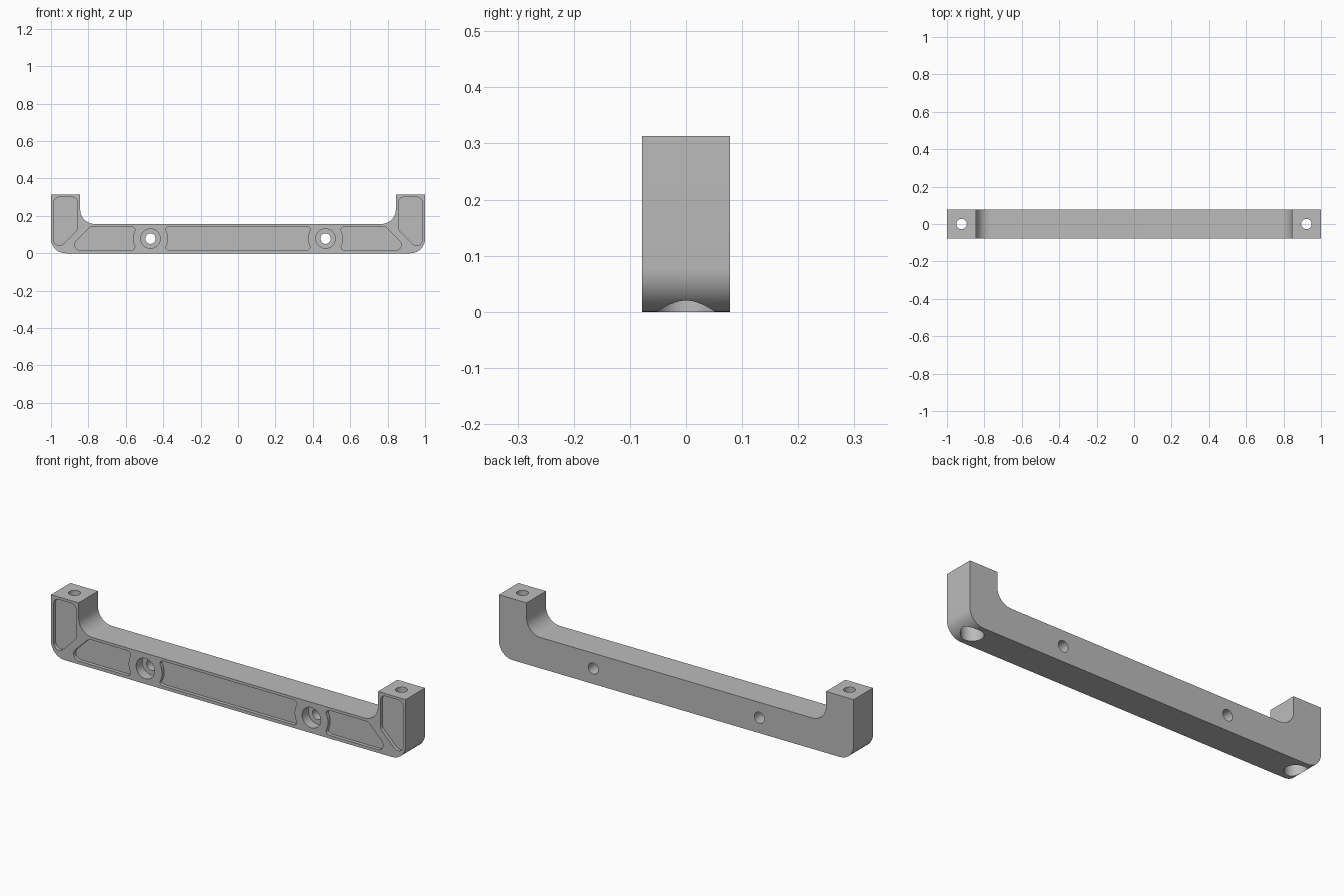
import bpy, bmesh
from math import pi, tan
from mathutils import Vector, Matrix

if "Cube" in bpy.data.objects:
    bpy.data.objects.remove(bpy.data.objects["Cube"], do_unlink=True)

HALF_DEPTH, HEIGHT, BAR_TOP, LEG_IN = 0.078, 0.313, 0.157, 0.844
SCREW_X, BOLT_X = 0.468, 0.922
HOLE_R, HEAD_R, BOSS_R = 0.028, 0.052, 0.094
POCKET_DEPTH, HEAD_DEPTH = 0.018, 0.05

grey = bpy.data.materials.new("grey metal")
grey.use_nodes = True
grey.diffuse_color = (0.5, 0.5, 0.5, 1)
grey.node_tree.nodes["Principled BSDF"].inputs["Base Color"].default_value = (0.5, 0.5, 0.5, 1)


def rounded(corners, steps=10):
    """Outline in x, z; each corner is (x, z, fillet radius)."""
    out = []
    for i, (x, z, r) in enumerate(corners):
        p = Vector((x, z))
        if r == 0:
            out.append(p)
            continue
        a = (Vector(corners[i - 1][:2]) - p).normalized()
        b = (Vector(corners[(i + 1) % len(corners)][:2]) - p).normalized()
        half = a.angle(b) / 2
        reach = r / tan(half)
        centre = p + (a + b).normalized() * (reach ** 2 + r ** 2) ** 0.5
        start, end = p + a * reach - centre, p + b * reach - centre
        sweep = start.angle_signed(end)
        for k in range(steps + 1):
            # angle_signed is clockwise positive
            out.append(centre + Matrix.Rotation(-sweep * k / steps, 2) @ start)
    return out


def finish(bm, name):
    bmesh.ops.recalc_face_normals(bm, faces=bm.faces)
    mesh = bpy.data.meshes.new(name)
    bm.to_mesh(mesh)
    bm.free()
    mesh.materials.append(grey)
    obj = bpy.data.objects.new(name, mesh)
    bpy.context.collection.objects.link(obj)
    return obj


def prism(name, outline, y0, y1):
    bm = bmesh.new()
    face = bm.faces.new([bm.verts.new((p[0], y0, p[1])) for p in outline])
    new = bmesh.ops.extrude_face_region(bm, geom=[face])["geom"]
    moved = [v for v in new if isinstance(v, bmesh.types.BMVert)]
    bmesh.ops.translate(bm, verts=moved, vec=(0, y1 - y0, 0))
    return finish(bm, name)


def cylinder(name, radius, start, end):
    start, end = Vector(start), Vector(end)
    axis = end - start
    place = Matrix.Translation((start + end) / 2) @ axis.to_track_quat("Z", "Y").to_matrix().to_4x4()
    bm = bmesh.new()
    bmesh.ops.create_cone(bm, cap_ends=True, segments=48, radius1=radius, radius2=radius,
                          depth=axis.length, matrix=place)
    return finish(bm, name)


def cut(target, cutter):
    mod = target.modifiers.new("cut", "BOOLEAN")
    mod.operation, mod.solver, mod.object = "DIFFERENCE", "EXACT", cutter
    bpy.context.view_layer.objects.active = target
    bpy.ops.object.modifier_apply(modifier=mod.name)
    bpy.data.objects.remove(cutter, do_unlink=True)


# U-shaped bracket body
R = 0.078
side = [(1, 0, R), (1, HEIGHT, 0), (LEG_IN, HEIGHT, 0), (LEG_IN, BAR_TOP, R)]
body = side + [(-x, z, r) for x, z, r in reversed(side)]
bracket = prism("bracket", rounded(body), -HALF_DEPTH, HALF_DEPTH)

# Shallow front pockets
LOW, HIGH, PR = 0.016, 0.143, 0.03
centre_pocket = [(-0.387, LOW, 0.02), (0.387, LOW, 0.02), (0.387, HIGH, 0.02), (-0.387, HIGH, 0.02)]
bar_pocket = [(0.551, LOW, 0.02), (0.915, LOW, PR), (0.788, HIGH, PR), (0.551, HIGH, 0.02)]
leg_pocket = [(0.986, -0.001, PR), (0.986, 0.3, PR), (0.857, 0.3, PR), (0.857, 0.128, PR)]


def mirrored(corners):
    return [(-x, z, r) for x, z, r in reversed(corners)]


FRONT = -HALF_DEPTH - 0.02
MID = BAR_TOP / 2
for corners in (centre_pocket, bar_pocket, mirrored(bar_pocket), leg_pocket, mirrored(leg_pocket)):
    pocket = prism("pocket", rounded(corners), FRONT, -HALF_DEPTH + POCKET_DEPTH)
    # Keep a round wall of material around each screw hole
    xs = [c[0] for c in corners]
    for sx in (-SCREW_X, SCREW_X):
        if min(xs) - BOSS_R < sx < max(xs) + BOSS_R:
            cut(pocket, cylinder("boss", BOSS_R, (sx, -0.3, MID), (sx, 0.3, MID)))
    cut(bracket, pocket)

# Counterbored screw holes through the bar and bolt holes up the legs
for s in (-1, 1):
    x = s * SCREW_X
    cut(bracket, cylinder("screw_hole", HOLE_R, (x, -0.2, MID), (x, 0.2, MID)))
    cut(bracket, cylinder("screw_head", HEAD_R, (x, FRONT, MID), (x, -HALF_DEPTH + HEAD_DEPTH, MID)))
    x = s * BOLT_X
    cut(bracket, cylinder("bolt_hole", HOLE_R, (x, 0, -0.1), (x, 0, 0.5)))
    cut(bracket, cylinder("bolt_head", HEAD_R, (x, 0, -0.1), (x, 0, BAR_TOP)))

# Smooth fillets and bores, crisp edges
bpy.ops.object.select_all(action="DESELECT")
bracket.select_set(True)
bpy.context.view_layer.objects.active = bracket
bpy.ops.object.shade_smooth_by_angle(angle=pi / 6)
